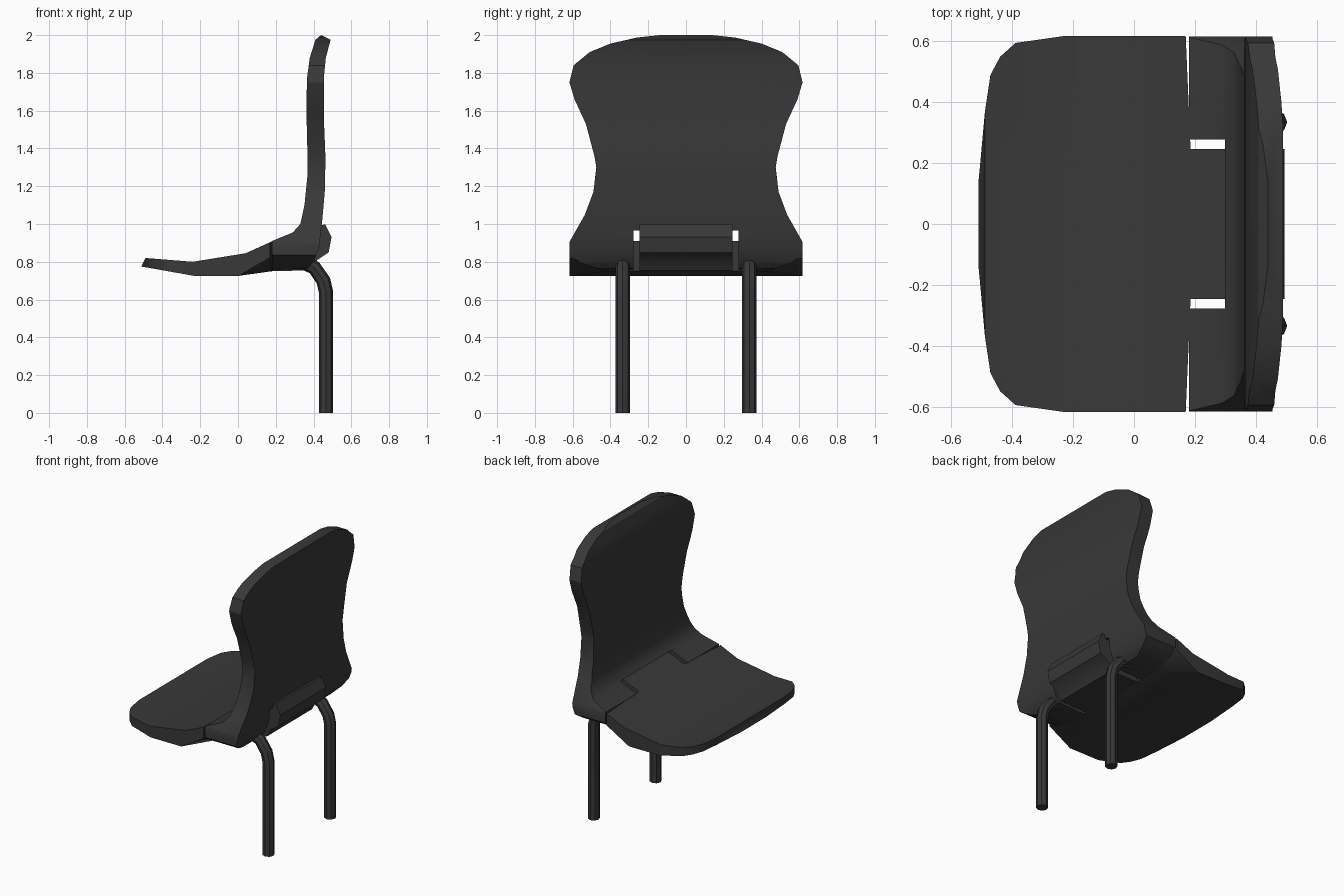
import bpy, bmesh, math
from mathutils import Vector

if "Cube" in bpy.data.objects:
    bpy.data.objects.remove(bpy.data.objects["Cube"])

dark = bpy.data.materials.new("dark_plastic")
dark.diffuse_color = (0.04, 0.04, 0.04, 1)
dark.use_nodes = True
dark.node_tree.nodes["Principled BSDF"].inputs["Base Color"].default_value = dark.diffuse_color


def from_bmesh(name, bm):
    bmesh.ops.recalc_face_normals(bm, faces=bm.faces)
    me = bpy.data.meshes.new(name)
    bm.to_mesh(me)
    bm.free()
    ob = bpy.data.objects.new(name, me)
    bpy.context.collection.objects.link(ob)
    return ob


def prism(name, pts, place, lo, hi):
    """Extrude a closed outline; place(a, b, t) maps outline and depth to 3D."""
    bm = bmesh.new()
    face = bm.faces.new([bm.verts.new(place(a, b, lo)) for a, b in pts])
    ext = bmesh.ops.extrude_face_region(bm, geom=[face])["geom"]
    shift = Vector(place(0, 0, hi)) - Vector(place(0, 0, lo))
    bmesh.ops.translate(bm, vec=shift,
                        verts=[v for v in ext if isinstance(v, bmesh.types.BMVert)])
    return from_bmesh(name, bm)


def along_x(a, b, t): return (t, a, b)
def along_y(a, b, t): return (a, t, b)
def along_z(a, b, t): return (a, b, t)


def mirrored(half):
    return half + [(-a, b) for a, b in reversed(half)]


def activate(ob):
    bpy.ops.object.select_all(action='DESELECT')
    bpy.context.view_layer.objects.active = ob
    ob.select_set(True)


def boolean(ob, cutter, op):
    activate(ob)
    m = ob.modifiers.new("cut", 'BOOLEAN')
    m.operation, m.object, m.solver = op, cutter, 'EXACT'
    bpy.ops.object.modifier_apply(modifier=m.name)
    bpy.data.objects.remove(cutter, do_unlink=True)


def finish(ob):
    ob.data.materials.clear()
    ob.data.materials.append(dark)
    activate(ob)
    bpy.ops.object.shade_smooth_by_angle(angle=math.radians(30))


# Backrest: side profile trimmed by the hourglass outline
back_profile = [(0.18, 0.91), (0.29, 0.955), (0.33, 1.0), (0.352, 1.1), (0.367, 1.25),
                (0.367, 1.4), (0.362, 1.6), (0.365, 1.77), (0.38, 1.88), (0.41, 1.975),
                (0.44, 2.0), (0.49, 1.975), (0.465, 1.88), (0.455, 1.78), (0.455, 1.55),
                (0.463, 1.35), (0.46, 1.18), (0.447, 1.03), (0.43, 0.88), (0.40, 0.80),
                (0.37, 0.765), (0.18, 0.755)]
back_half = [(0.40, 0.73), (0.45, 0.758), (0.55, 0.79), (0.617, 0.835), (0.617, 0.905),
             (0.535, 1.05), (0.49, 1.17), (0.475, 1.30), (0.485, 1.36), (0.53, 1.53),
             (0.59, 1.66), (0.617, 1.75), (0.595, 1.84), (0.51, 1.91), (0.40, 1.955),
             (0.26, 1.987), (0.13, 2.001)]
backrest = prism("backrest", back_profile, along_y, -0.7, 0.7)
boolean(backrest, prism("outline", mirrored(back_half), along_x, 0, 0.7), 'INTERSECT')
notch = [(-0.278, 0.6), (0.278, 0.6), (0.278, 0.965), (-0.278, 0.965)]
boolean(backrest, prism("notch", notch, along_x, 0.1, 0.7), 'DIFFERENCE')
finish(backrest)

# Seat with rear tongue and hinge block: side profile trimmed by the plan outline
seat_profile = [(-0.49, 0.82), (-0.24, 0.80), (0.04, 0.845), (0.18, 0.908), (0.30, 0.958),
                (0.42, 0.992), (0.462, 0.997), (0.495, 0.93), (0.48, 0.85), (0.42, 0.81),
                (0.39, 0.755), (0.18, 0.75), (0.0, 0.725), (-0.23, 0.725), (-0.512, 0.775)]
plan_half = [(0.13, -0.512), (0.37, -0.49), (0.49, -0.472), (0.55, -0.44), (0.595, -0.39),
             (0.618, -0.23), (0.618, 0.17), (0.247, 0.186), (0.247, 0.6)]
plan = [(x, y) for y, x in mirrored(plan_half)]
seat = prism("seat", seat_profile, along_y, -0.7, 0.7)
boolean(seat, prism("plan", plan, along_z, 0.5, 1.2), 'INTERSECT')

# Bevel under the rear corners of the seat
for s in (-1, 1):
    tri = [Vector(p) for p in ((0.0, s * 0.62, 0.725), (0.18, s * 0.62, 0.83),
                               (0.18, s * 0.42, 0.75))]
    mid = sum(tri, Vector()) / 3
    tri = [mid + (p - mid) * 1.25 for p in tri]
    n = (tri[1] - tri[0]).cross(tri[2] - tri[0]).normalized()
    if n.z > 0:
        n = -n
    bm = bmesh.new()
    for p in tri + [p + n * 0.3 for p in tri]:
        bm.verts.new(p)
    bmesh.ops.convex_hull(bm, input=bm.verts)
    boolean(seat, from_bmesh("corner", bm), 'DIFFERENCE')
finish(seat)

# Two bent tube legs running forward under the seat
path = [(0.19, 0.80), (0.35, 0.795), (0.405, 0.768), (0.452, 0.70), (0.466, 0.64), (0.466, 0)]
for side, y in (("left", -0.335), ("right", 0.335)):
    cu = bpy.data.curves.new(side + "_leg", 'CURVE')
    cu.dimensions = '3D'
    cu.bevel_depth, cu.bevel_resolution, cu.use_fill_caps = 0.038, 2, True
    sp = cu.splines.new('POLY')
    sp.points.add(len(path) - 1)
    for p, (x, z) in zip(sp.points, path):
        p.co = (x, y, z, 1)
    leg = bpy.data.objects.new(side + "_leg", cu)
    bpy.context.collection.objects.link(leg)
    activate(leg)
    bpy.ops.object.convert(target='MESH')
    finish(bpy.context.object)
